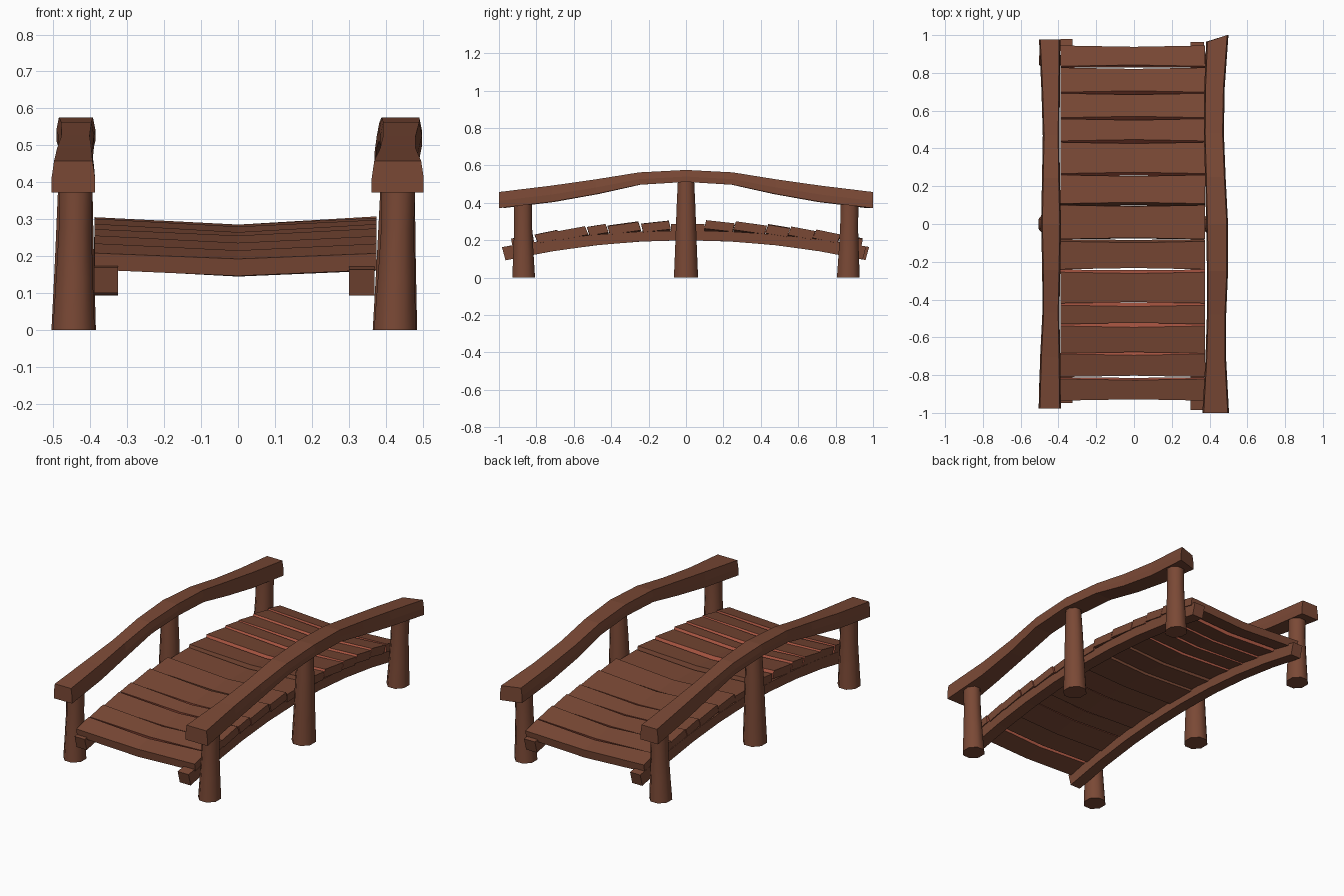
import bpy, bmesh, math, random

if "Cube" in bpy.data.objects:
    bpy.data.objects.remove(bpy.data.objects["Cube"])

random.seed(4)


def material(name, rgb):
    m = bpy.data.materials.new(name)
    m.diffuse_color = (*rgb, 1)
    m.use_nodes = True
    m.node_tree.nodes["Principled BSDF"].inputs["Base Color"].default_value = m.diffuse_color
    return m


BROWN = material("brown wood", (0.195, 0.066, 0.036))
RED = material("reddish cut wood", (0.48, 0.112, 0.066))


def loft(name, rings, red_rule=None, smooth=False):
    """Skin a row of equal-sized rings and cap both ends."""
    bm = bmesh.new()
    vs = [[bm.verts.new(p) for p in r] for r in rings]
    n = len(rings[0])
    for a, b in zip(vs, vs[1:]):
        for i in range(n):
            j = (i + 1) % n
            bm.faces.new((a[i], a[j], b[j], b[i]))
    bm.faces.new(vs[0])
    bm.faces.new(vs[-1])
    bmesh.ops.recalc_face_normals(bm, faces=bm.faces)
    bm.normal_update()
    for f in bm.faces:
        if red_rule and red_rule(f.normal):
            f.material_index = 1
    me = bpy.data.meshes.new(name)
    bm.to_mesh(me)
    bm.free()
    me.materials.append(BROWN)
    if red_rule:
        me.materials.append(RED)
    ob = bpy.data.objects.new(name, me)
    bpy.context.collection.objects.link(ob)
    if smooth:
        bpy.ops.object.select_all(action='DESELECT')
        ob.select_set(True)
        bpy.context.view_layer.objects.active = ob
        bpy.ops.object.shade_smooth_by_angle(angle=math.radians(50))
    return ob


# deck planks: sagging in the middle, tilted steeper than the arch, slanted long edges
spans = [(-.935, -.82), (-.81, -.688), (-.685, -.54), (-.53, -.43), (-.42, -.255),
         (-.24, -.092), (-.08, .10), (.108, .26), (.267, .433), (.44, .557),
         (.563, .692), (.698, .828), (.835, .945)]
for k, (y0, y1) in enumerate(spans):
    c, w = (y0 + y1) / 2, (y1 - y0) / 2
    end = abs(c) > .85
    slope = -math.copysign(.08 + .17 * abs(c), c) if abs(c) > .09 else 0
    skew = slope * (.8 if end else 2.2)
    top = 0.30 - 0.1 * c * c - (0 if slope else .01)
    rings = []
    for x, sag, pinch in ((-.389, 0, 0), (0, .019, .007), (.375, 0, 0)):
        z = top - sag + (random.uniform(-.003, .003) if x else 0)
        ring = []
        for s, t in ((-1, 0), (1, 0), (1, 1), (-1, 1)):
            h = w - pinch * (1 - .6 * t)
            ring.append((x, c + s * h + t * .045 * skew, z + s * h * slope - t * .045))
        rings.append(ring)
    # cut long edges are reddish, except the weathered outer edge of the end planks
    outward = 1 if c > 0 else -1
    rule = None
    if abs(c) > 0.2:
        rule = lambda n, d=outward, e=end: abs(n.y) > 0.6 and not (e and n.y * d > 0)
    loft(f"deck_plank_{k + 1}", rings, rule)

# arched beams under the deck
for side, x0, x1, ya, yb in (("left", -.39, -.325, -.93, .96), ("right", .30, .37, -.965, .945)):
    rings = []
    for i in range(9):
        y = ya + (yb - ya) * i / 8
        zt, zb = .255 - .095 * y * y, .20 - .115 * y * y
        rings.append([(x0, y * 1.02, zt - .003), (x1, y * 1.02, zt - .003),
                      (x1, y, zb), (x0, y, zb)])
    loft(f"{side}_beam", rings)

# tapered round posts
for side, x in (("left", -.445), ("right", .425)):
    for place, y, h in (("front", -.868, .395), ("middle", 0, .535), ("back", .868, .395)):
        r = .07 if y == 0 else .066
        rings = []
        for t, s in ((0, 1), (.35, .88), (.7, .78), (1, .66 if y == 0 else .8)):
            dx = (.01 if x > 0 else .006) * t
            dy = (.006 if y > 0 else -.004 if y < 0 else 0) * t
            rings.append([(x + dx + .93 * r * s * math.cos(a), y + dy + r * s * math.sin(a), h * t)
                          for a in (math.tau * (i + .5) / 8 for i in range(8))])
        loft(f"{side}_{place}_post", rings, smooth=True)

# hand rails: y, bottom z, top z (hewn, six-sided section)
profile = [(-1, .372, .458), (-.72, .405, .492), (-.48, .447, .526), (-.25, .497, .563),
           (0, .512, .576), (.25, .497, .563), (.48, .447, .526), (.72, .405, .492), (1, .372, .458)]
edges = {"left": [(-.505, -.387), (-.497, -.39), (-.485, -.395), (-.486, -.39), (-.492, -.386),
                  (-.487, -.392), (-.483, -.395), (-.49, -.392), (-.503, -.39)],
         "right": [(.362, .503), (.378, .488), (.386, .488), (.386, .498), (.382, .498),
                   (.376, .485), (.37, .476), (.372, .48), (.382, .50)]}
for side, xs in edges.items():
    rings = []
    for (y, zb, zt), (a, b) in zip(profile, xs):
        k = .976 if side == "left" else 1
        inner = .965 if side == "right" and y == 1 else 1     # skewed end cut
        m = zb + (zt - zb) * .45
        q = .007
        rings.append([(a, y * k * inner, zb), (b, y * k, zb), (b, y * k, m),
                      (b - q, y * k, zt), (a + q, y * k * inner, zt), (a, y * k * inner, m)])
    loft(f"{side}_hand_rail", rings)
